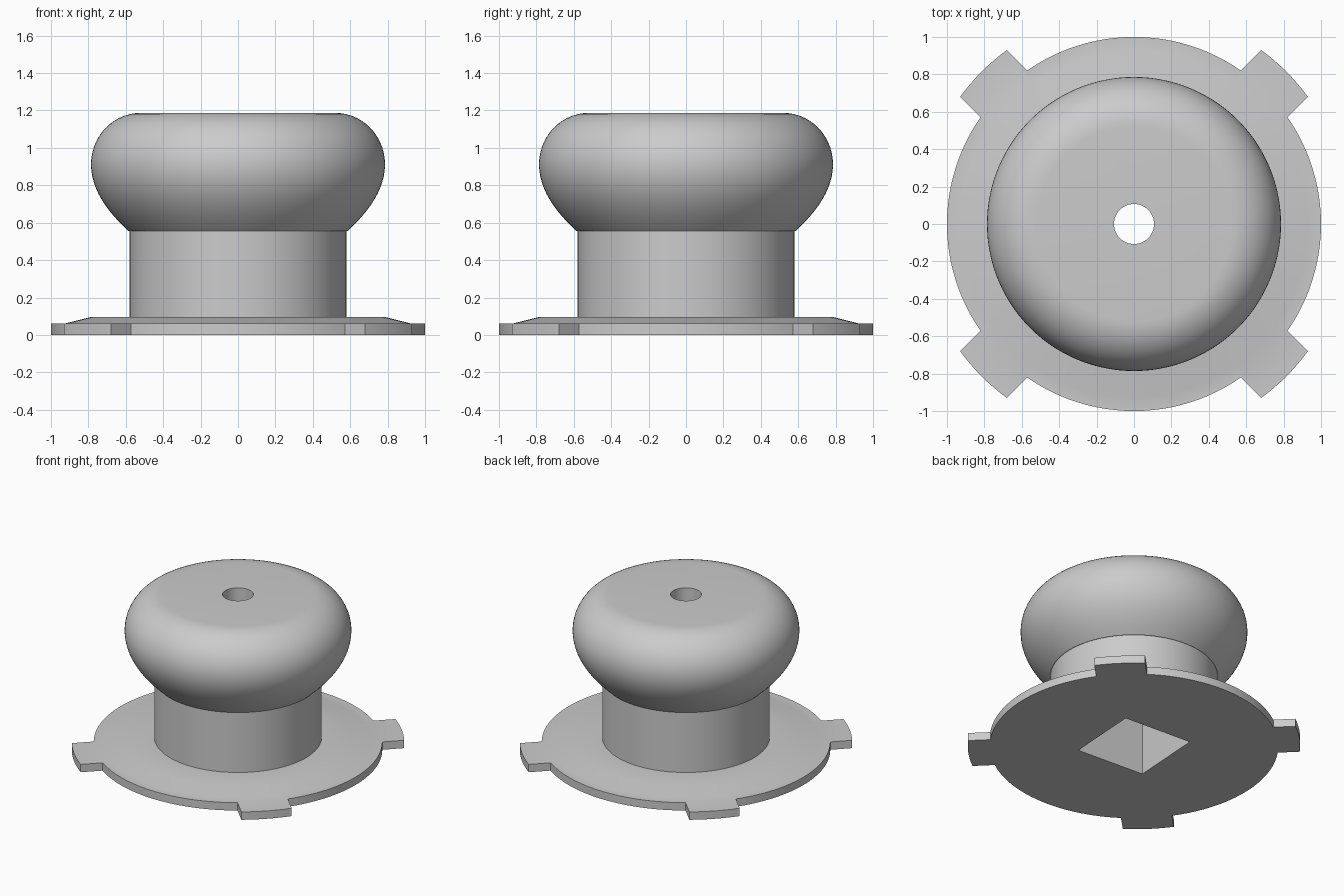
import bpy, bmesh, math

if "Cube" in bpy.data.objects:
    bpy.data.objects.remove(bpy.data.objects["Cube"])

grey = bpy.data.materials.new("plain grey")
grey.diffuse_color = (0.6, 0.6, 0.6, 1)
grey.use_nodes = True
grey.node_tree.nodes["Principled BSDF"].inputs["Base Color"].default_value = grey.diffuse_color


def make_object(name, bm):
    bmesh.ops.recalc_face_normals(bm, faces=bm.faces[:])
    mesh = bpy.data.meshes.new(name)
    bm.to_mesh(mesh)
    bm.free()
    mesh.materials.append(grey)
    obj = bpy.data.objects.new(name, mesh)
    bpy.context.collection.objects.link(obj)
    return obj


def prism(name, sides, radius, z0, z1, turn=0.0):
    bm = bmesh.new()
    rings = [[bm.verts.new((radius * math.cos(turn + 2 * math.pi * i / sides),
                            radius * math.sin(turn + 2 * math.pi * i / sides), z))
              for i in range(sides)] for z in (z0, z1)]
    for i in range(sides):
        j = (i + 1) % sides
        bm.faces.new((rings[0][i], rings[0][j], rings[1][j], rings[1][i]))
    bm.faces.new(rings[0])
    bm.faces.new(rings[1])
    return make_object(name, bm)


# Flange outline: a disc with four tabs on the diagonals, as (angle, radius)
HALF, TAB_R = 0.177, 1.152
inner, outer = math.asin(HALF), math.asin(HALF / TAB_R)
outline = []
for q in range(4):
    mid = math.radians(45 + 90 * q)
    for k in range(9):
        outline.append((mid - outer + 2 * outer * k / 8, TAB_R))
    span = math.pi / 2 - 2 * inner
    for k in range(25):
        outline.append((mid + inner + span * k / 24, 1.0))

# Profile above the flange rim: bevel, stem, flared head, rounded shoulder
profile = [(0.93, 0.06), (0.79, 0.095), (0.58, 0.095), (0.58, 0.555)]
p = [(0.586, 0.556), (0.70, 0.66), (0.786, 0.78), (0.786, 0.912)]
for k in range(13):
    t = k / 12
    w = ((1 - t) ** 3, 3 * t * (1 - t) ** 2, 3 * t * t * (1 - t), t ** 3)
    profile.append(tuple(sum(a * b[c] for a, b in zip(w, p)) for c in (0, 1)))
for k in range(1, 15):
    a = math.pi / 2 * k / 14
    profile.append((0.52 + 0.266 * math.cos(a), 0.912 + 0.275 * math.sin(a)))

# Knob body: flange, stem and head in one closed skin
bm = bmesh.new()
rings = [[bm.verts.new((r * math.cos(a), r * math.sin(a), z)) for a, r in outline]
         for z in (0, 0.06)]
for r, z in profile:
    rings.append([bm.verts.new((r * math.cos(a), r * math.sin(a), z)) for a, _ in outline])
n = len(outline)
for lo, hi in zip(rings, rings[1:]):
    for i in range(n):
        j = (i + 1) % n
        bm.faces.new((lo[i], lo[j], hi[j], hi[i]))
bm.faces.new(rings[0])
bm.faces.new(rings[-1])
knob = make_object("knob_body", bm)

# Square socket from below and round screw hole from above
cutters = [prism("square_socket_cutter", 4, 0.39, -0.2, 0.56, math.radians(41.5)),
           prism("screw_hole_cutter", 48, 0.107, 0.4, 1.4)]
bpy.context.view_layer.objects.active = knob
knob.select_set(True)
for cutter in cutters:
    cutter.hide_render = True
    mod = knob.modifiers.new(cutter.name, 'BOOLEAN')
    mod.operation = 'DIFFERENCE'
    mod.solver = 'EXACT'
    mod.object = cutter
    bpy.ops.object.modifier_apply(modifier=mod.name)
for cutter in cutters:
    bpy.data.objects.remove(cutter)

bpy.ops.object.shade_smooth_by_angle(angle=math.radians(30))
